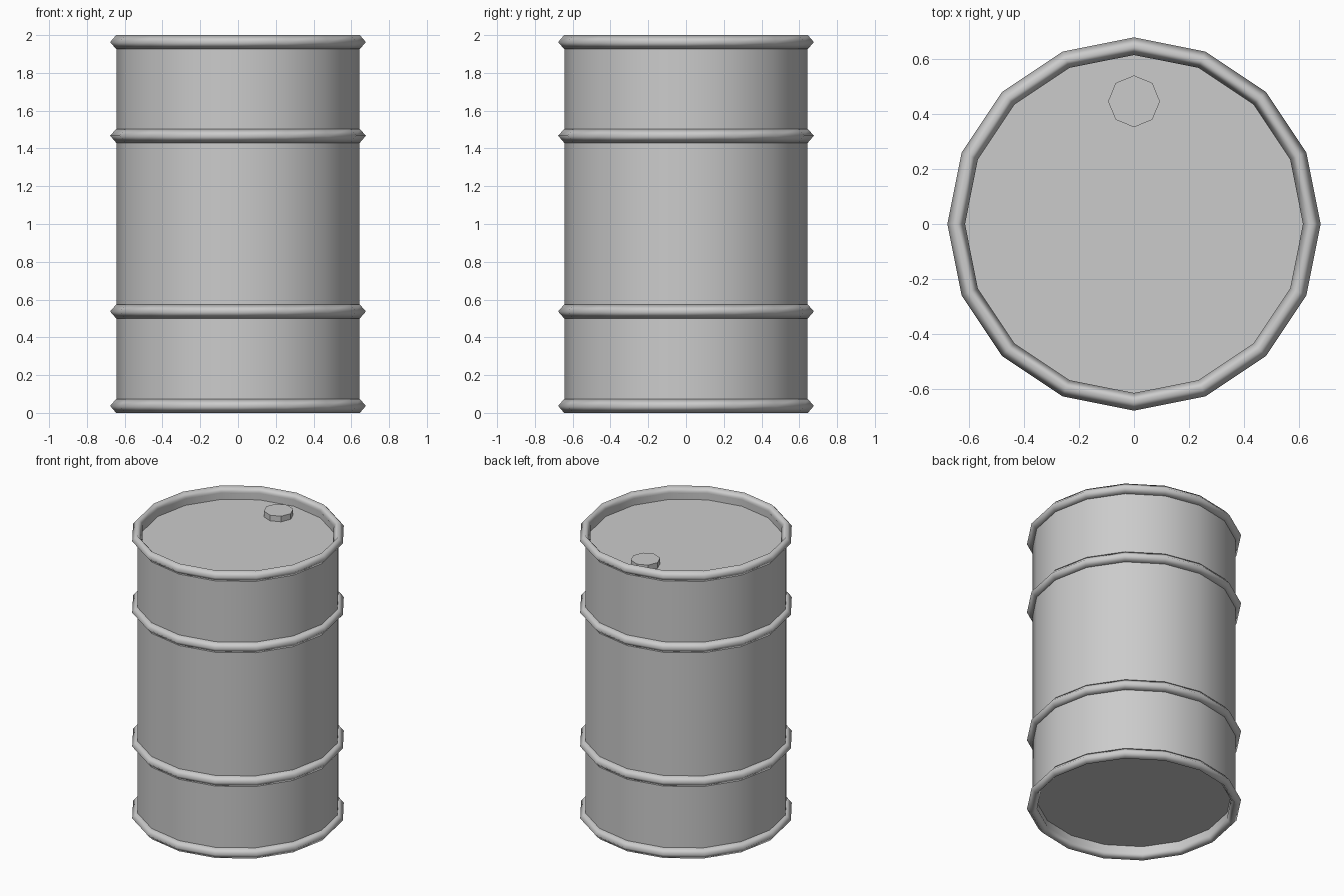
import bpy, bmesh, math

if "Cube" in bpy.data.objects:
    bpy.data.objects.remove(bpy.data.objects["Cube"])

SIDES = 16


def lathe(name, profile, sides=SIDES, centre=(0, 0, 0), closed=False, smooth=True, angle=None):
    """Revolve an (r, z) profile about z; open profiles are capped at both ends."""
    bm = bmesh.new()
    rings = []
    for r, z in profile:
        rings.append([bm.verts.new((r * math.cos(2 * math.pi * i / sides),
                                    r * math.sin(2 * math.pi * i / sides), z))
                      for i in range(sides)])
    pairs = list(zip(rings, rings[1:]))
    if closed:
        pairs.append((rings[-1], rings[0]))
    for a, b in pairs:
        for i in range(sides):
            j = (i + 1) % sides
            bm.faces.new((a[i], a[j], b[j], b[i]))
    if not closed:
        bm.faces.new(rings[0][::-1])
        bm.faces.new(rings[-1])
    bmesh.ops.recalc_face_normals(bm, faces=bm.faces[:])
    for f in bm.faces:
        f.smooth = smooth
    mesh = bpy.data.meshes.new(name)
    bm.to_mesh(mesh)
    bm.free()
    obj = bpy.data.objects.new(name, mesh)
    obj.location = centre
    bpy.context.collection.objects.link(obj)
    if angle is not None:
        mesh.set_sharp_from_angle(angle=math.radians(angle))
    return obj


# Barrel wall with recessed lid and base
lathe("barrel_body", [(0.615, 0.083), (0.615, 0.037), (0.642, 0.037),
                      (0.642, 1.963), (0.615, 1.963), (0.615, 1.917)], angle=30)

# Diamond-section hoops: two end rims and two middle bands
HALF_W, HALF_H, RADIUS = 0.032, 0.037, 0.645
hoop = [(RADIUS + HALF_W, 0), (RADIUS, HALF_H), (RADIUS - HALF_W, 0), (RADIUS, -HALF_H)]
for name, z in (("bottom_rim", 0.037), ("lower_band", 0.537),
                ("upper_band", 1.467), ("top_rim", 1.963)):
    lathe(name, hoop, centre=(0, 0, z), closed=True)

# Eight-sided filler cap on the lid
lathe("filler_cap", [(0.094, 1.912), (0.094, 1.956)], sides=8,
      centre=(0, 0.445, 0), smooth=False)
